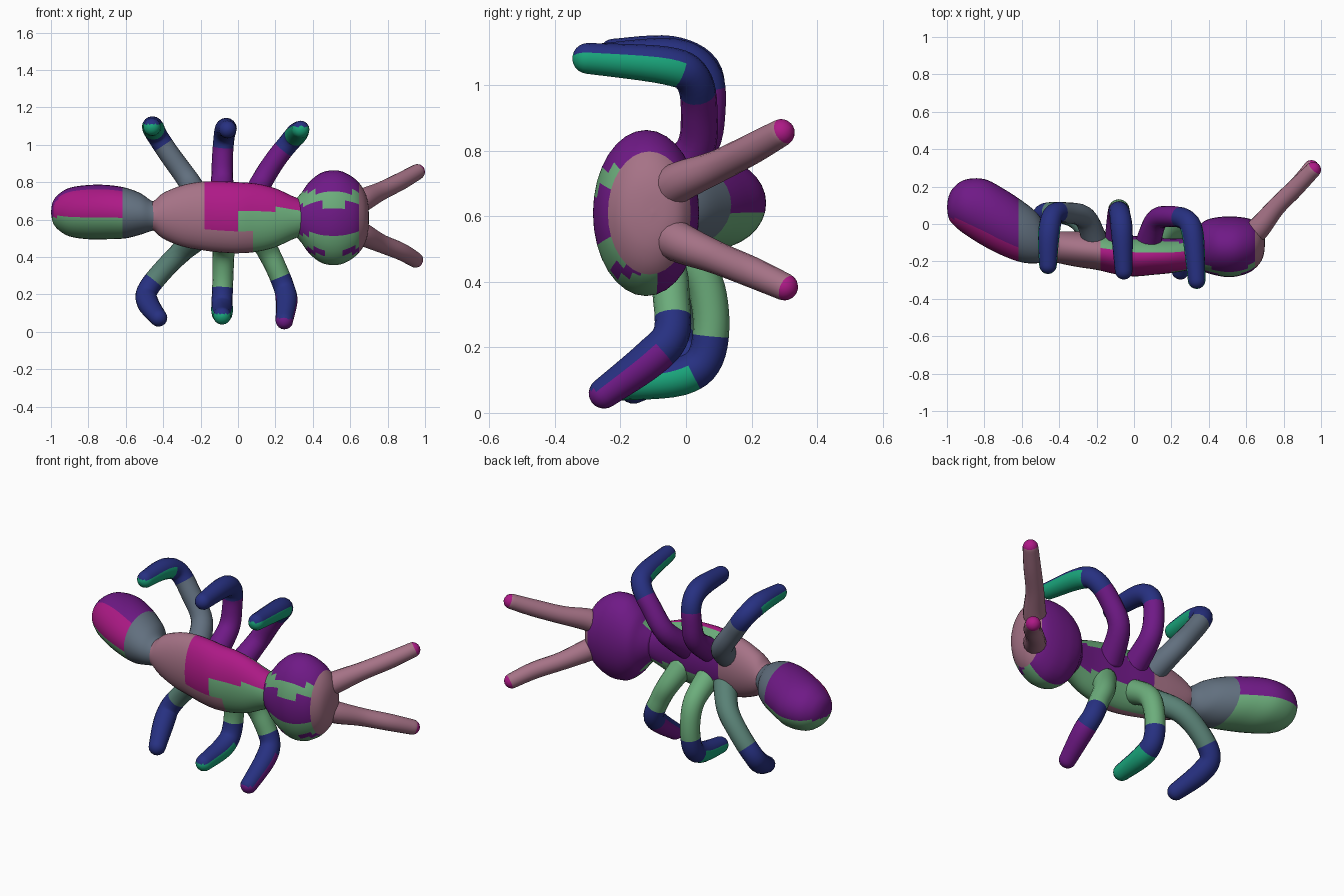
import bpy, bmesh, math
from mathutils import Vector

if "Cube" in bpy.data.objects:
    bpy.data.objects.remove(bpy.data.objects["Cube"])

COLORS = {
    "purple": (.16, .01, .24), "magenta": (.42, .01, .24), "green": (.15, .42, .20),
    "mauve": (.38, .17, .24), "teal": (.01, .38, .20), "navy": (.02, .03, .22),
    "slate": (.12, .16, .21), "sage": (.10, .22, .18),
}
NAMES = list(COLORS)
MATS = []
for n in NAMES:
    m = bpy.data.materials.new(n)
    m.diffuse_color = (*COLORS[n], 1)
    m.use_nodes = True
    m.node_tree.nodes["Principled BSDF"].inputs["Base Color"].default_value = m.diffuse_color
    MATS.append(m)


def smooth(rows, steps):
    """Catmull-Rom interpolation through tuples of any length."""
    out = []
    for i in range(len(rows) - 1):
        a, b, c, d = (rows[max(0, min(len(rows) - 1, i + k))] for k in (-1, 0, 1, 2))
        for s in range(steps):
            t = s / steps
            out.append([.5 * (2*q + (r - p)*t + (2*p - 5*q + 4*r - w)*t*t
                              + (3*q - p - 3*r + w)*t**3) for p, q, r, w in zip(a, b, c, d)])
    return out + [list(rows[-1])]


def skin_rings(name, rings, paint):
    """Bridge rings into a closed smooth surface; paint(centre, fraction, normal) -> colour name."""
    bm = bmesh.new()
    vr = [[bm.verts.new(p) for p in ring] for ring in rings]
    n = len(vr[0])
    made = []
    for i in range(len(vr) - 1):
        for k in range(n):
            j = (k + 1) % n
            made.append((bm.faces.new((vr[i][k], vr[i][j], vr[i+1][j], vr[i+1][k])), i / (len(vr) - 1)))
    made.append((bm.faces.new(vr[0]), 0))
    made.append((bm.faces.new(vr[-1]), 1))
    bmesh.ops.recalc_face_normals(bm, faces=bm.faces[:])
    for f, t in made:
        f.smooth = True
        f.material_index = NAMES.index(paint(f.calc_center_median(), t, f.normal))
    me = bpy.data.meshes.new(name)
    bm.to_mesh(me)
    bm.free()
    for m in MATS:
        me.materials.append(m)
    ob = bpy.data.objects.new(name, me)
    bpy.context.collection.objects.link(ob)
    return ob


def body(name, rows, paint, n=32):
    """Elliptical sections (x, y, z, ry, rz) along x."""
    rings = []
    for x, y, z, ry, rz in smooth(rows, 5):
        ry, rz = max(ry, .004), max(rz, .004)
        rings.append([(x, y + ry * math.cos(a), z + rz * math.sin(a))
                      for a in (2 * math.pi * k / n for k in range(n))])
    skin_rings(name, rings, paint)


def limb(name, rows, paint, n=16):
    """Round tube through (x, y, z, radius) with domed ends."""
    pts = [(Vector(r[:3]), r[3]) for r in smooth(rows, 6)]
    rings = []
    for i, (p, r) in enumerate(pts):
        t = (pts[min(i+1, len(pts)-1)][0] - pts[max(i-1, 0)][0]).normalized()
        u = t.cross(Vector((1, 0, 0))).normalized()
        v = t.cross(u)
        secs = [(0, 1)]
        if i == len(pts) - 1:
            secs = [(math.sin(a), math.cos(a)) for a in (0, .3, .6, .9, 1.2, 1.5)]
        for off, k in secs:
            rings.append([p + t*off*r + (u*math.cos(a) + v*math.sin(a))*r*k
                          for a in (2 * math.pi * j / n for j in range(n))])
    skin_rings(name, rings, paint)


# Rear body segment, tilted backward
def paint_abdomen(c, t, nrm):
    if c.x > -.61:
        return "slate"
    if c.z < .615:
        return "green"
    return "magenta" if nrm.y < -.45 else "purple"

body("abdomen", [
    (-1.0, .09, .64, 0, 0), (-.99, .09, .64, .06, .055), (-.96, .095, .64, .105, .095),
    (-.9, .09, .64, .148, .13), (-.8, .06, .64, .18, .145), (-.7, .01, .64, .18, .145),
    (-.6, -.04, .635, .165, .135), (-.52, -.075, .63, .135, .11),
    (-.46, -.11, .62, .085, .08), (-.40, -.125, .62, .07, .07)], paint_abdomen)

# Middle body segment
def paint_thorax(c, t, nrm):
    if c.x < -.18:
        return "mauve"
    if nrm.y > .3:
        return "purple" if abs(c.z - .62) < .08 else "green"
    if abs(c.z - .6) < .055 and c.x > 0:
        return "green"
    return "magenta" if c.z > .55 else "green" if c.x > .08 else "mauve"

body("thorax", [
    (-.50, -.12, .62, .06, .06), (-.45, -.12, .62, .075, .08), (-.4, -.125, .62, .085, .122),
    (-.3, -.135, .62, .095, .163), (-.2, -.145, .62, .1, .182), (-.1, -.16, .615, .108, .19),
    (0, -.172, .61, .108, .19), (.1, -.172, .61, .1, .182), (.2, -.17, .61, .092, .157),
    (.3, -.16, .61, .085, .112), (.38, -.15, .61, .08, .085)], paint_thorax)

# Head
def paint_head(c, t, nrm):
    if c.x > .645:
        return "mauve"
    if nrm.y > .3:
        return "purple"
    return "green" if .08 < abs(c.z - .6) < .15 or c.z < .42 else "purple"

body("head", [
    (.30, -.14, .61, .075, .09), (.34, -.13, .61, .11, .135), (.38, -.12, .61, .138, .19),
    (.44, -.12, .61, .155, .238), (.5, -.122, .61, .162, .253), (.56, -.12, .61, .158, .246),
    (.62, -.115, .61, .142, .212), (.66, -.11, .61, .115, .17), (.685, -.105, .61, .085, .12),
    (.697, -.1, .61, .045, .065), (.7, -.1, .61, 0, 0)], paint_head)

# Antennae
def paint_antenna(c, t, nrm):
    return "magenta" if t > .86 else "mauve"

limb("antenna_upper", [(.58, -.09, .65, .06), (.66, -.03, .70, .062), (.76, .09, .75, .05),
                       (.87, .2, .805, .047), (.958, .29, .855, .042)], paint_antenna)
limb("antenna_lower", [(.58, -.09, .57, .06), (.66, -.03, .525, .062), (.76, .09, .475, .05),
                       (.87, .2, .43, .047), (.948, .30, .385, .042)], paint_antenna)


# Legs: thigh, knee, shank, with banded colours (thigh, knee, shank)
def leg(name, path, bands):
    radii = (.07, .06, .056, .056, .058, .047)
    limb(name, [(*p, r) for p, r in zip(path, radii)],
         lambda c, t, nrm: bands[0] if t < .42 else bands[1] if t < .62
         else bands[2] if nrm.z < .3 else bands[1])

leg("upper_leg_rear", [(-.2, -.12, .68), (-.26, .03, .80), (-.36, .06, .94), (-.43, .05, 1.045),
                       (-.455, -.05, 1.093), (-.46, -.22, 1.095)], ("slate", "navy", "teal"))
leg("upper_leg_middle", [(-.09, -.12, .68), (-.085, .03, .80), (-.083, .065, .93), (-.075, .05, 1.035),
                         (-.065, -.04, 1.085), (-.055, -.25, 1.082)], ("purple", "navy", "navy"))
leg("upper_leg_front", [(.07, -.12, .66), (.12, .02, .79), (.2, .04, .92), (.28, .02, 1.02),
                        (.315, -.06, 1.06), (.335, -.30, 1.082)], ("purple", "navy", "teal"))
leg("lower_leg_rear", [(-.18, -.12, .53), (-.29, .02, .44), (-.4, .06, .33), (-.485, .05, .22),
                       (-.48, -.02, .15), (-.425, -.16, .075)], ("sage", "navy", "navy"))
leg("lower_leg_middle", [(-.08, -.12, .54), (-.078, .03, .44), (-.08, .075, .31), (-.085, .06, .17),
                         (-.085, -.02, .11), (-.085, -.20, .085)], ("green", "navy", "teal"))
leg("lower_leg_front", [(.10, -.13, .55), (.155, -.06, .44), (.2, -.045, .35), (.245, -.045, .24),
                        (.26, -.11, .165), (.248, -.25, .06)], ("green", "navy", "purple"))
